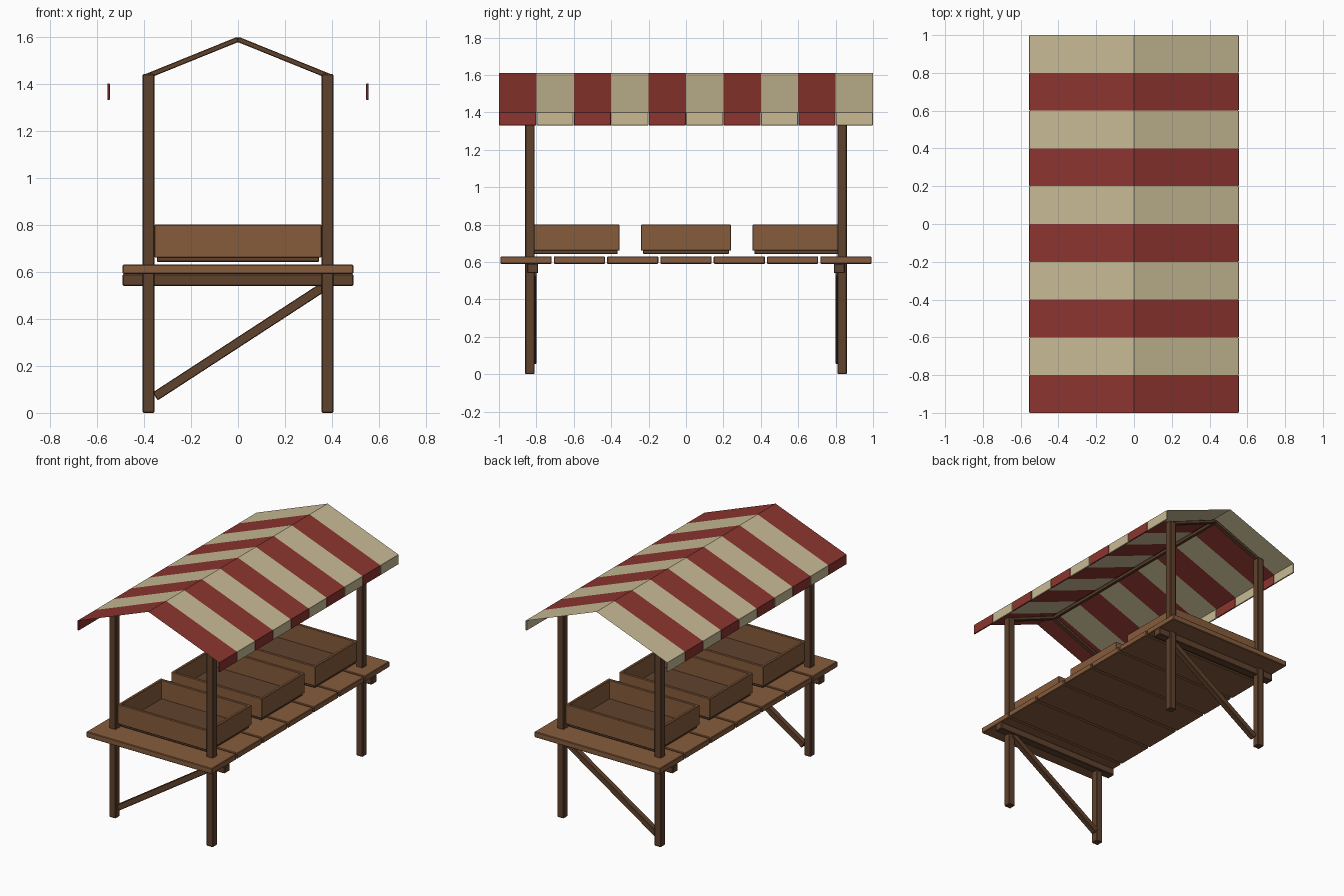
import bpy
import bmesh
from mathutils import Vector

cube = bpy.data.objects.get("Cube")
if cube:
    bpy.data.objects.remove(cube, do_unlink=True)


def material(name, rgb):
    # sRGB bytes to linear
    lin = [((c / 255 + 0.055) / 1.055) ** 2.4 for c in rgb]
    mat = bpy.data.materials.new(name)
    mat.use_nodes = True
    mat.diffuse_color = (*lin, 1)
    mat.node_tree.nodes["Principled BSDF"].inputs["Base Color"].default_value = (*lin, 1)
    return mat


DARK = material("dark wood", (96, 66, 45))
LIGHT = material("light wood", (134, 92, 60))
RED = material("red cloth", (140, 53, 46))
CREAM = material("cream cloth", (200, 186, 148))


def finish(name, bm, mats, bevel=0.0):
    mesh = bpy.data.meshes.new(name)
    bm.to_mesh(mesh)
    bm.free()
    for mat in mats:
        mesh.materials.append(mat)
    obj = bpy.data.objects.new(name, mesh)
    bpy.context.collection.objects.link(obj)
    if bevel:
        mod = obj.modifiers.new("soft_edges", "BEVEL")
        mod.width = bevel
        mod.segments = 1
    return obj


def box(name, centre, size, mat, bevel=0.004):
    bm = bmesh.new()
    bmesh.ops.create_cube(bm, size=1)
    bmesh.ops.scale(bm, vec=size, verts=bm.verts)
    obj = finish(name, bm, [mat], bevel)
    obj.location = centre
    return obj


def beam(name, start, end, thick, depth, mat):
    # Bar between two points in an x-z plane
    start, end = Vector(start), Vector(end)
    span = end - start
    obj = box(name, (start + end) / 2, (span.length, depth, thick), mat, 0.003)
    obj.rotation_mode = "QUATERNION"
    obj.rotation_quaternion = Vector((1, 0, 0)).rotation_difference(span)
    return obj


# End frames: posts, table bearer, diagonal brace and rafters
for end, s in (("front", -1), ("back", 1)):
    for side, t in (("right", -1), ("left", 1)):
        box(f"{end}_{side}_post", (t * 0.38, s * 0.835, 0.72), (0.05, 0.05, 1.44), DARK)
        beam(f"{end}_{side}_rafter", (0, s * 0.835, 1.588), (t * 0.395, s * 0.835, 1.428),
             0.022, 0.03, DARK)
    box(f"{end}_bearer", (0, s * 0.82, 0.565), (0.98, 0.06, 0.05), DARK)
    beam(f"{end}_brace", (-0.352, s * 0.82, 0.07), (0.37, s * 0.82, 0.54), 0.04, 0.04, DARK)

box("ridge_pole", (0, 0, 1.585), (0.022, 1.67, 0.022), DARK, 0.002)

# Table planks
for i in range(7):
    box(f"table_plank_{i + 1}", (0, (i - 3) * 0.285, 0.61), (0.98, 0.274, 0.04), LIGHT)

# Open crates
for i in range(3):
    y = (i - 1) * 0.595
    name = f"crate_{i + 1}"
    box(f"{name}_floor", (0, y, 0.655), (0.69, 0.46, 0.025), DARK, 0.003)
    for s in (-1, 1):
        box(f"{name}_long_wall", (0, y + s * 0.23, 0.73), (0.71, 0.02, 0.14), LIGHT, 0.003)
        box(f"{name}_end_wall", (s * 0.345, y, 0.73), (0.02, 0.455, 0.14), LIGHT, 0.003)

# Striped canopy: one gabled sheet, coloured by stripe
STRIPES = 10
WIDTH = 2 / STRIPES
bm = bmesh.new()
rows = []
for i in range(STRIPES + 1):
    y = -1 + i * WIDTH
    rows.append([bm.verts.new(p) for p in ((-0.55, y, 1.4), (0, y, 1.61), (0.55, y, 1.4))])
for i in range(STRIPES):
    for j in range(2):
        face = bm.faces.new((rows[i][j], rows[i][j + 1], rows[i + 1][j + 1], rows[i + 1][j]))
        face.material_index = i % 2
bm.normal_update()
finish("canopy", bm, [RED, CREAM])

# Hanging flaps along both eaves
for side, s in (("right", -1), ("left", 1)):
    for i in range(STRIPES):
        box(f"{side}_flap_{i + 1}", (s * 0.55, -1 + (i + 0.5) * WIDTH, 1.365),
            (0.01, WIDTH - 0.002, 0.07), (RED, CREAM)[i % 2], 0.002)
